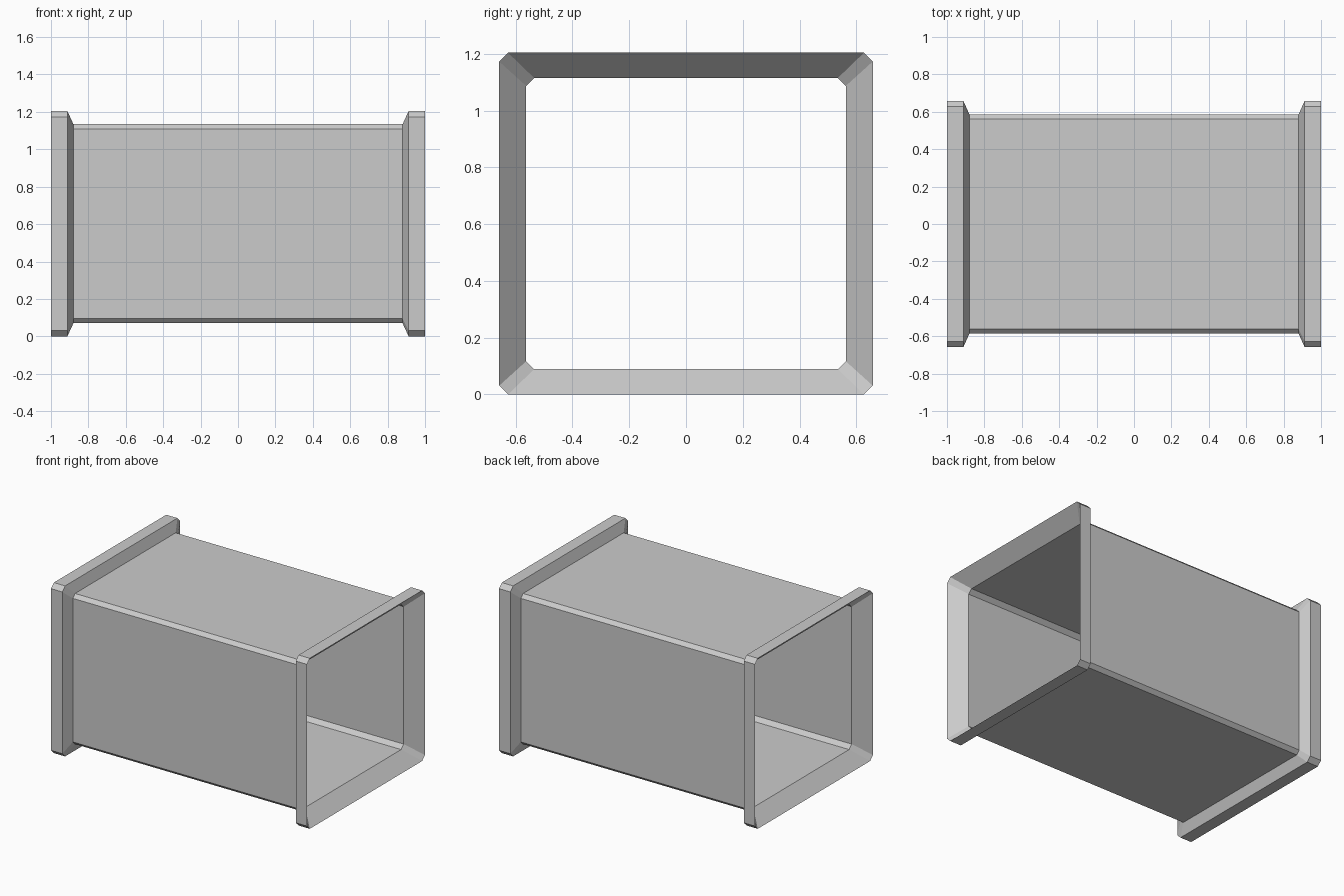
import bpy
import bmesh

if "Cube" in bpy.data.objects:
    bpy.data.objects.remove(bpy.data.objects["Cube"])

CENTER_Z = 0.602


def ring(bm, x, half_w, half_h, chamfer):
    """Chamfered rectangle lying across the x axis."""
    a, b, c = half_w, half_h, chamfer
    pts = [(a, -b + c), (a, b - c), (a - c, b), (-a + c, b),
           (-a, b - c), (-a, -b + c), (-a + c, -b), (a - c, -b)]
    return [bm.verts.new((x, y, z + CENTER_Z)) for y, z in pts]


# Cross-sections along the tube: outer skin left to right, then inner skin back
lip = (0.658, 0.602, 0.031)
body = (0.586, 0.532, 0.025)
bore = (0.563, 0.513, 0.028)
sections = [(-1.0, lip), (-0.912, lip), (-0.88, body),
            (0.88, body), (0.912, lip), (1.0, lip),
            (0.90, bore), (-0.90, bore)]

# Hollow duct with flared flanges
bm = bmesh.new()
rings = [ring(bm, x, *size) for x, size in sections]
for i, r in enumerate(rings):
    nxt = rings[(i + 1) % len(rings)]
    for j in range(8):
        k = (j + 1) % 8
        bm.faces.new((r[j], r[k], nxt[k], nxt[j]))
bmesh.ops.recalc_face_normals(bm, faces=bm.faces)

mesh = bpy.data.meshes.new("duct_section")
bm.to_mesh(mesh)
bm.free()
bpy.context.collection.objects.link(bpy.data.objects.new("duct_section", mesh))
